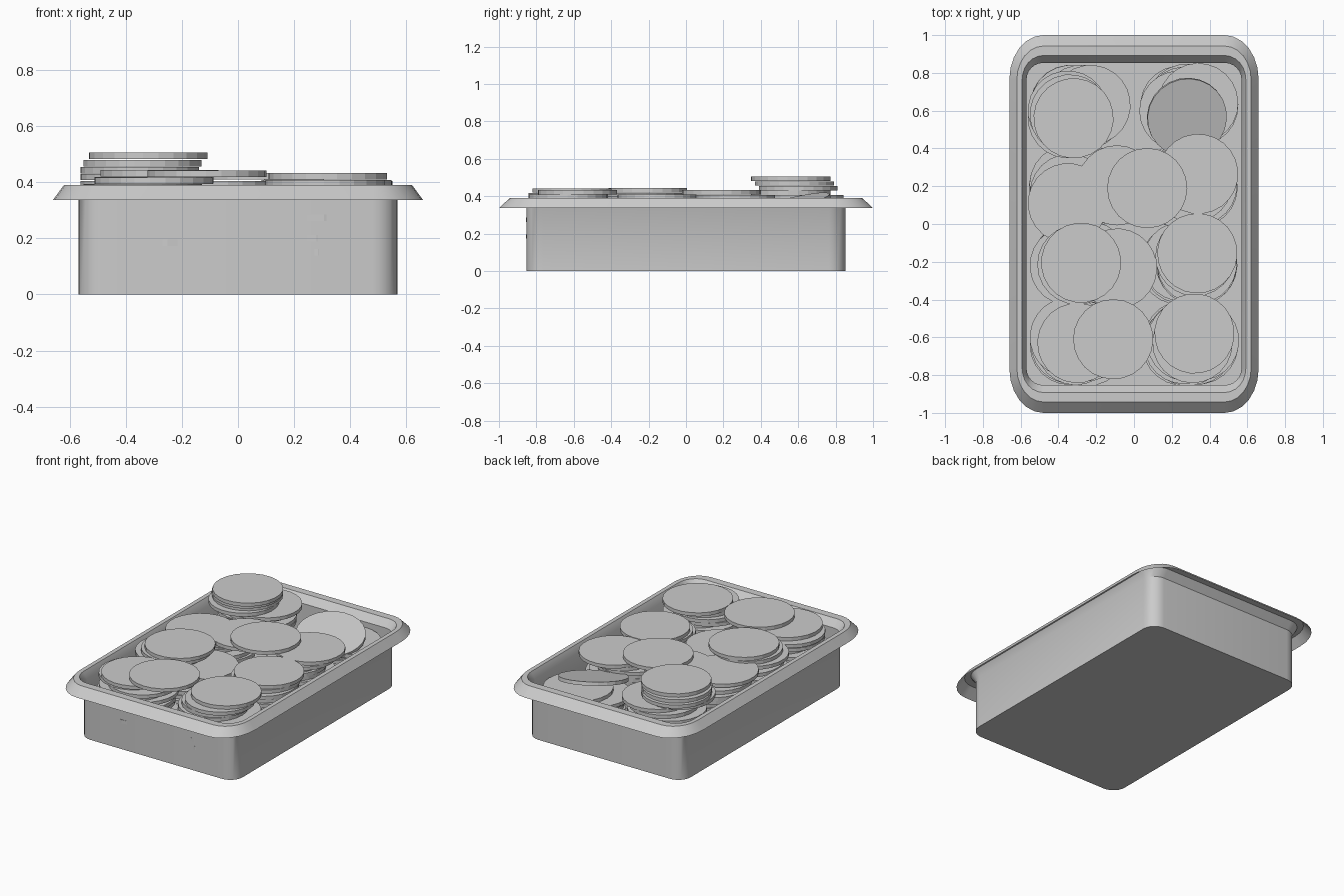
import bpy, bmesh, math, random
from mathutils import Vector, Matrix

if "Cube" in bpy.data.objects:
    bpy.data.objects.remove(bpy.data.objects["Cube"])

random.seed(4)
R, T = 0.212, 0.023          # disc radius and thickness


def make_object(name, bm):
    mesh = bpy.data.meshes.new(name)
    bm.to_mesh(mesh)
    bm.free()
    ob = bpy.data.objects.new(name, mesh)
    bpy.context.collection.objects.link(ob)
    return ob


def rounded_ring(bm, hx, hy, z, seg=6):
    """Rounded rectangle; all rings share the same corner centres."""
    cx, cy = 0.48, 0.765
    verts = []
    for q, (sx, sy) in enumerate([(1, 1), (-1, 1), (-1, -1), (1, -1)]):
        for i in range(seg + 1):
            a = math.radians(90 * (q + i / seg))
            verts.append(bm.verts.new((sx * cx + (hx - cx) * math.cos(a),
                                       sy * cy + (hy - cy) * math.sin(a), z)))
    return verts


# Tray: pressed sheet with flared, turned-down rim
bm = bmesh.new()
profile = [(0.569, 0.853, 0.0), (0.569, 0.853, 0.345), (0.592, 0.892, 0.39),
           (0.62, 0.942, 0.39), (0.66, 1.0, 0.336)]
rings = [rounded_ring(bm, *p) for p in profile]
bm.faces.new(rings[0][::-1])
for a, b in zip(rings, rings[1:]):
    n = len(a)
    for i in range(n):
        j = (i + 1) % n
        bm.faces.new((a[i], a[j], b[j], b[i]))
tray = make_object("tray", bm)
bpy.context.view_layer.objects.active = tray
tray.select_set(True)
bpy.ops.object.shade_smooth_by_angle(angle=math.radians(30))

# Shared disc mesh
bm = bmesh.new()
bmesh.ops.create_cone(bm, cap_ends=True, segments=24, radius1=R, radius2=R, depth=T)
disc_mesh = bpy.data.meshes.new("disc")
bm.to_mesh(disc_mesh)
bm.free()


def disc(x, y, top, tilt=0.0, direction=0.0):
    """Disc with its upper face at height top, leaning toward direction."""
    ob = bpy.data.objects.new("disc", disc_mesh)
    axis = Vector((-math.sin(direction), math.cos(direction), 0))
    ob.matrix_world = (Matrix.Translation((x, y, top - T / 2))
                       @ Matrix.Rotation(tilt, 4, axis)
                       @ Matrix.Rotation(random.uniform(0, 6.3), 4, 'Z'))
    bpy.context.collection.objects.link(ob)


# Visible upper discs of each stack: x, y, top height (highest first)
stacks = {
    (-1, 0.62): [(-0.32, 0.56, 0.505), (-0.34, 0.58, 0.479), (-0.35, 0.60, 0.454),
                 (-0.35, 0.56, 0.43), (-0.23, 0.63, 0.405), (-0.28, 0.63, 0.38)],
    (1, 0.62): [(0.34, 0.64, 0.31), (0.24, 0.60, 0.285)],
    (-1, 0.20): [(-0.35, 0.11, 0.405), (-0.34, 0.16, 0.375)],
    (1, 0.20): [(0.07, 0.19, 0.432), (0.34, 0.265, 0.405), (-0.09, 0.205, 0.405),
                (0.31, 0.22, 0.38)],
    (-1, -0.21): [(-0.28, -0.205, 0.443), (-0.30, -0.215, 0.418), (-0.34, -0.22, 0.394),
                  (-0.09, -0.235, 0.37)],
    (1, -0.21): [(0.335, -0.155, 0.408), (0.325, -0.17, 0.383)],
    (-1, -0.63): [(-0.11, -0.61, 0.442), (-0.30, -0.63, 0.417), (-0.34, -0.60, 0.392)],
    (1, -0.63): [(0.32, -0.58, 0.433), (0.31, -0.63, 0.408), (0.28, -0.62, 0.383)],
}
for (side, y), tops in stacks.items():
    for d in tops:
        disc(*d)
    # Jittered discs filling the stack down to the floor
    top = min(d[2] for d in tops) - T - 0.002
    while top > T:
        disc(side * random.uniform(0.24, 0.345),
             y + random.uniform(-0.015, 0.015), top)
        top -= T + 0.0015

# Leaning disc in the back right corner
disc(0.28, 0.565, 0.365, math.radians(15), math.radians(-60))
